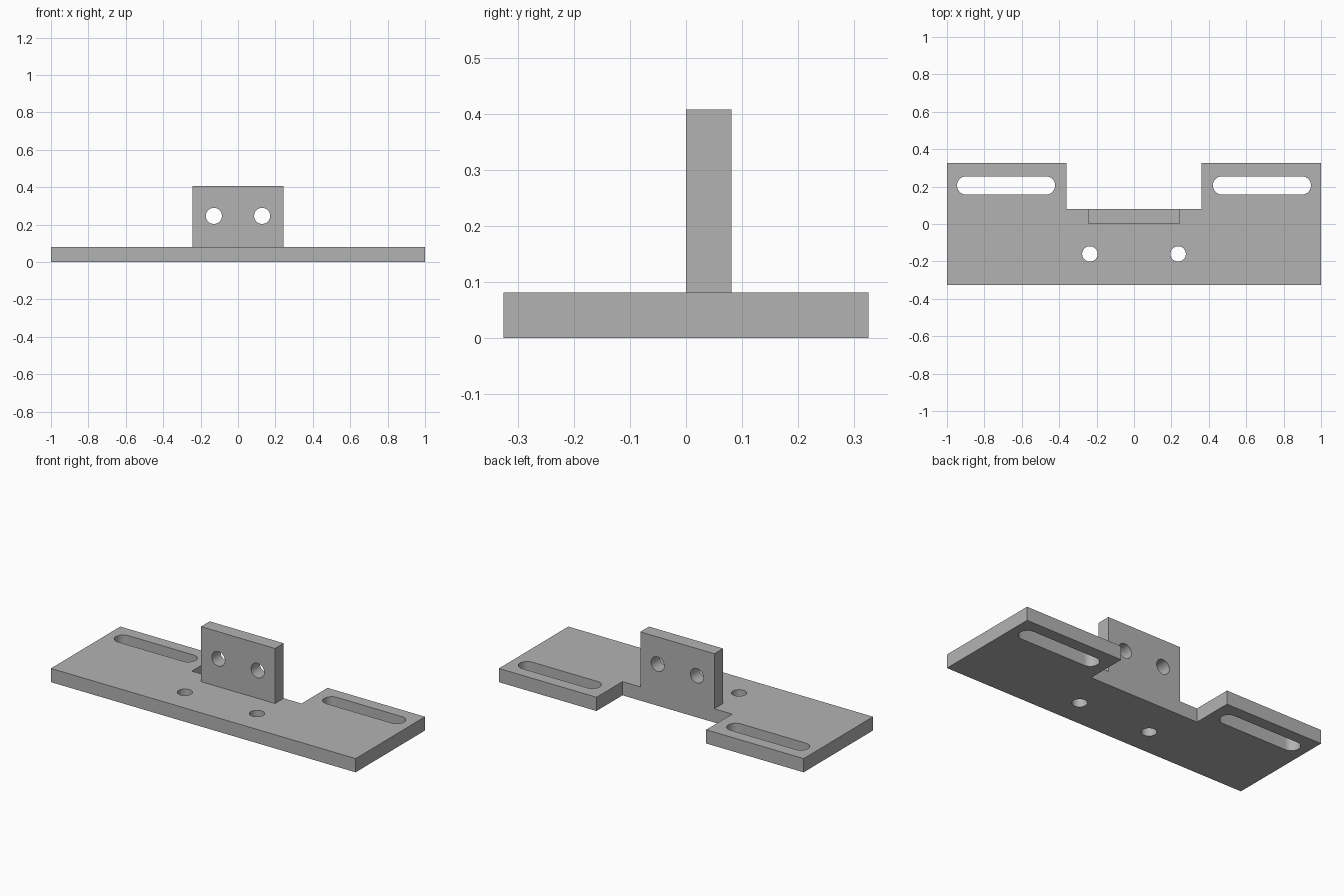
import bpy, bmesh
from math import sin, cos, pi, radians
from mathutils import Matrix

if "Cube" in bpy.data.objects:
    bpy.data.objects.remove(bpy.data.objects["Cube"], do_unlink=True)

THICK = 0.0815
TOP = 0.408

grey = bpy.data.materials.new("plain_grey")
grey.use_nodes = True
colour = (0.45, 0.45, 0.45, 1)
grey.diffuse_color = colour
grey.node_tree.nodes["Principled BSDF"].inputs["Base Color"].default_value = colour


def prism(name, outline, low, high, matrix=Matrix()):
    """Extrude a flat outline from low to high along z, then place it."""
    bm = bmesh.new()
    face = bm.faces.new([bm.verts.new((x, y, low)) for x, y in outline])
    ext = bmesh.ops.extrude_face_region(bm, geom=[face])
    verts = [v for v in ext["geom"] if isinstance(v, bmesh.types.BMVert)]
    bmesh.ops.translate(bm, vec=(0, 0, high - low), verts=verts)
    bm.transform(matrix)
    bmesh.ops.recalc_face_normals(bm, faces=bm.faces)
    mesh = bpy.data.meshes.new(name)
    bm.to_mesh(mesh)
    bm.free()
    mesh.materials.append(grey)
    obj = bpy.data.objects.new(name, mesh)
    bpy.context.collection.objects.link(obj)
    return obj


def slot(cx, cy, radius, half=0.0, steps=24):
    """Round hole, or a round-ended slot when half is above zero."""
    points = []
    for side in (1, -1):
        for i in range(steps + (1 if half else 0)):
            a = pi * i / steps - side * pi / 2
            points.append((cx + side * half + radius * cos(a), cy + radius * sin(a)))
    return points


def cut(obj, cutters):
    """Subtract the cutters and bake the result."""
    for cutter in cutters:
        cutter.hide_render = True
        mod = obj.modifiers.new("hole", "BOOLEAN")
        mod.operation = "DIFFERENCE"
        mod.solver = "EXACT"
        mod.object = cutter
    bpy.ops.object.select_all(action="DESELECT")
    obj.select_set(True)
    bpy.context.view_layer.objects.active = obj
    for mod in list(obj.modifiers):
        bpy.ops.object.modifier_apply(modifier=mod.name)
    for cutter in cutters:
        bpy.data.objects.remove(cutter, do_unlink=True)
    bpy.ops.object.shade_smooth_by_angle(angle=radians(30))


# Base plate with a rear notch, two slots and two round holes
half_outline = [(1, -0.325), (1, 0.325), (0.36, 0.325), (0.36, THICK)]
outline = half_outline + [(-x, y) for x, y in reversed(half_outline)]
base = prism("base_plate", outline, 0, THICK)
cutters = []
for s in (1, -1):
    cutters.append(prism("slot_cutter", slot(s * 0.684, 0.206, 0.049, 0.213), -0.1, 0.2))
    cutters.append(prism("hole_cutter", slot(s * 0.236, -0.16, 0.041), -0.1, 0.2))
cut(base, cutters)

# Upright tab with two holes through its thickness
upright = Matrix.Rotation(pi / 2, 4, "X")
w = 0.243
tab = prism("upright_tab", [(-w, THICK), (w, THICK), (w, TOP), (-w, TOP)],
            -THICK, 0, upright)
cut(tab, [prism("tab_hole_cutter", slot(s * 0.129, 0.247, 0.043), -0.2, 0.1, upright)
          for s in (1, -1)])
